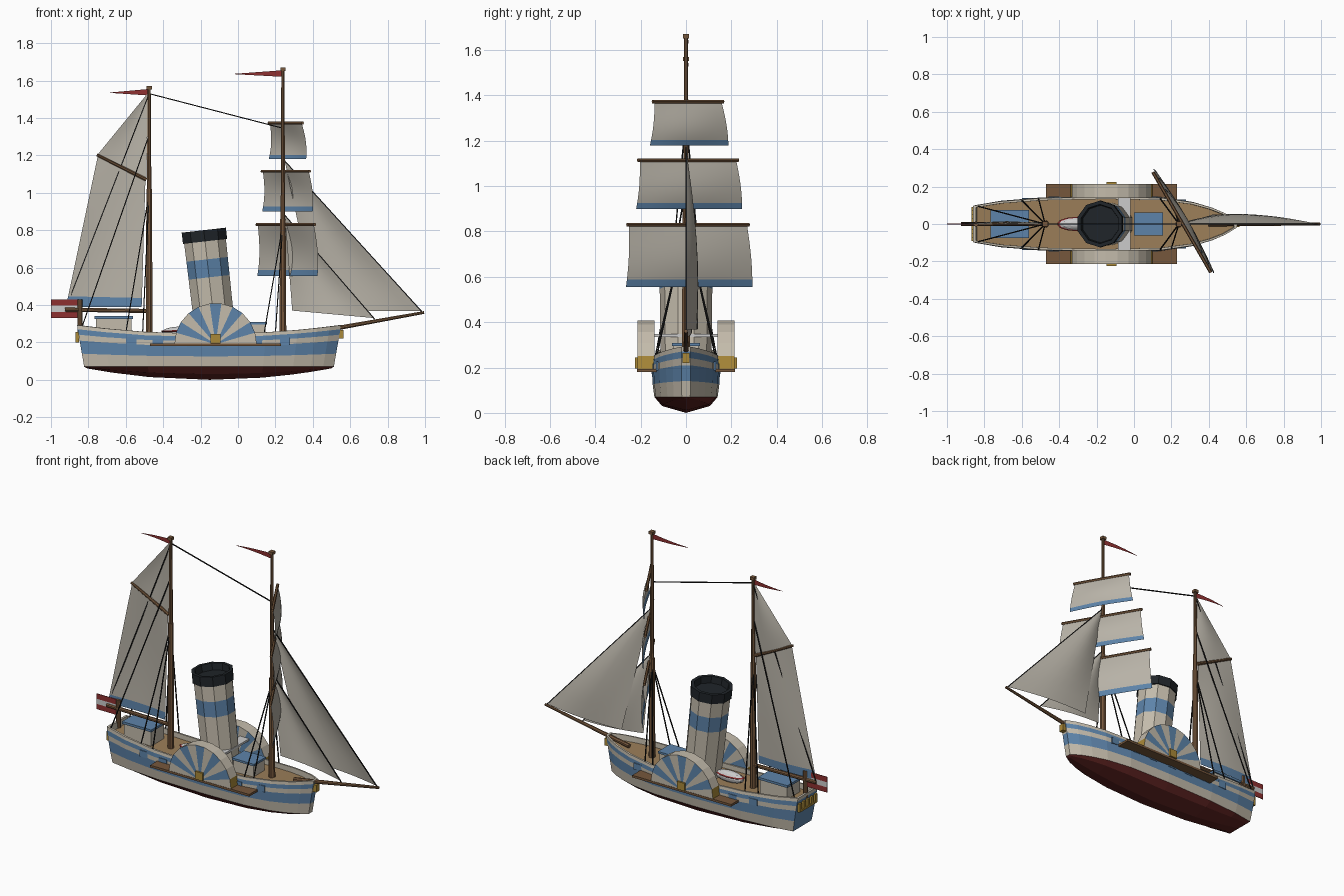
import bpy, bmesh, math
from mathutils import Vector as V

if "Cube" in bpy.data.objects:
    bpy.data.objects.remove(bpy.data.objects["Cube"])

COL = dict(cream=(.55, .5, .41), blue=(.11, .23, .40), red=(.12, .018, .016), flag_red=(.27, .03, .03),
           wood=(.18, .095, .045), deck=(.33, .21, .1), gold=(.40, .25, .04), black=(.014, .018, .022),
           sail=(.48, .45, .39), white=(.65, .64, .62), rope=(.01, .01, .01))
MAT = {}
for k, c in COL.items():
    MAT[k] = bpy.data.materials.new(k)
    MAT[k].diffuse_color = (*c, 1)


def mesh(name, verts, faces, cols, smooth=False):
    """Mesh with one colour name per face."""
    me = bpy.data.meshes.new(name)
    me.from_pydata([tuple(v) for v in verts], [], faces)
    used = sorted(set(cols))
    for c in used:
        me.materials.append(MAT[c])
    for p, c in zip(me.polygons, cols):
        p.material_index = used.index(c)
        p.use_smooth = smooth
    bm = bmesh.new()
    bm.from_mesh(me)
    bmesh.ops.remove_doubles(bm, verts=bm.verts, dist=1e-5)
    bm.to_mesh(me)
    bm.free()
    ob = bpy.data.objects.new(name, me)
    bpy.context.collection.objects.link(ob)
    return ob


def box(name, x, y, z, col):
    vs = [(a, b, c) for a in x for b in y for c in z]
    fs = [(0, 1, 3, 2), (4, 6, 7, 5), (0, 4, 5, 1), (2, 3, 7, 6), (0, 2, 6, 4), (1, 5, 7, 3)]
    return mesh(name, vs, fs, [col] * 6)


def tube(name, rings, n, cols):
    """Closed tube through (point, radius) rings, one colour per section."""
    d = (V(rings[-1][0]) - V(rings[0][0])).normalized()
    a = d.cross(V((0, 1, 0)) if abs(d.y) < .9 else V((1, 0, 0))).normalized()
    b = d.cross(a)
    vs, fs, cs = [], [], []
    for p, r in rings:
        vs += [V(p) + r * (a * math.cos(t) + b * math.sin(t)) for t in [2 * math.pi * (i + .5) / n for i in range(n)]]
    for k in range(len(rings) - 1):
        for i in range(n):
            j = (i + 1) % n
            fs.append((k * n + i, k * n + j, (k + 1) * n + j, (k + 1) * n + i))
            cs.append(cols[k])
    fs += [tuple(range(n))[::-1], tuple(range(len(vs) - n, len(vs)))]
    return mesh(name, vs, fs, cs + [cols[0], cols[-1]])


def rod(name, p, q, r, r2=None, col='wood', n=8):
    return tube(name, [(p, r), (q, r2 or r)], n, [col])


def rope(name, p, q):
    return rod(name, p, q, .004, col='rope', n=4)


def sail(name, a, b, c, d, bulge, edge=0., band=0., col='sail'):
    """Billowed patch: a-b head, d-c foot, optional blue band at the foot."""
    a, b, c, d, bulge = map(V, (a, b, c, d, bulge))
    n = 8
    rows = [(1 - band) * i / n for i in range(n + 1)] + ([1] if band else [])
    vs, fs, cs = [], [], []
    for v in rows:
        for i in range(n + 1):
            u = i / n
            w = math.sin(math.pi * v * .8) * (edge + (1 - edge) * math.sin(math.pi * u))
            vs.append(a.lerp(b, u).lerp(d.lerp(c, u), v) + bulge * w)
    for k in range(len(rows) - 1):
        for i in range(n):
            q = k * (n + 1) + i
            fs.append((q, q + 1, q + n + 2, q + n + 1))
            cs.append('blue' if band and k == n else col)
    return mesh(name, vs, fs, cs, True)


# hull: stations (x, half width) lofted through coloured rows
ST = [(-.86, .10), (-.72, .124), (-.5, .142), (-.15, .15), (.15, .143), (.32, .118), (.42, .088), (.49, .058), (.55, .02)]


def width(x):
    for (x0, w0), (x1, w1) in zip(ST, ST[1:]):
        if x <= x1:
            return w0 + (w1 - w0) * (x - x0) / (x1 - x0)


def sheer(x):
    return .045 * ((x + .155) / .7) ** 2


ROWS = [(0, 0), (.7, .03), (.93, .07), (.98, .125), (1, .18), (1, .205), (.99, .228), (.97, .245), (.89, .245), (.89, .215), (0, .215)]
RC = ['red', 'red', 'cream', 'blue', 'cream', 'blue', 'cream', 'cream', 'cream', 'deck']
verts, faces, cols = [], [], []
NR = len(ROWS)
for x, w in ST:
    s = ((x + .155) / .7) ** 2
    for side in (-1, 1):
        for k, (f, z) in enumerate(ROWS):
            sq = .925 + .075 * min(1, z / .24)
            zz = z + (sheer(x) * max(0, (z - .07) / .17) if z > .07 else s * .06 * (1 - z / .07))
            inner = .93 if k >= 8 else 1
            verts.append((-.155 + (x + .155) * sq * (1 - .02 * (k >= 8)), side * w * f, zz))
for i in range(len(ST)):
    for k in range(NR - 1):
        p, q = i * 2 * NR + k, (i * 2 + 1) * NR + k
        if i < len(ST) - 1:
            e = 2 * NR
            faces += [(p, p + e, p + e + 1, p + 1), (q, q + 1, q + e + 1, q + e)]
            cols += [RC[k]] * 2
        if i in (0, len(ST) - 1) and k < NR - 2:
            faces.append((p, p + 1, q + 1, q) if i == 0 else (p, q, q + 1, p + 1))
            cols.append('blue' if i == 0 and 1 < k < 6 else RC[k])
mesh('hull', verts, faces, cols)

# stern windows and bow ornament
box('stern_window_frame', (-.868, -.85), (-.09, .09), (.2, .212), 'gold')
for i in range(5):
    y = -.08 + .04 * i
    box('stern_window', (-.868, -.85), (y - .01, y + .01), (.205, .255), 'gold')
box('bow_ornament', (.528, .565), (-.016, .016), (.22, .265), 'gold')

for s in (-1, 1):
    # side ports
    for x in (-.57, -.43, -.3, -.17, -.03, .1, .25):
        y = s * (width(x) + .003)
        box('side_port', (x - .028, x + .028), (y - s * .02, y), (.172 + sheer(x), .212 + sheer(x)), 'blue')
    # sponson platform and paddle box
    box('sponson', (-.47, .23), (s * .13, s * .215), (.18, .194), 'wood')
    n, cx, cz, r = 11, -.12, .19, .22
    vs = [(cx, s * .213, cz), (cx, s * .14, cz)]
    for i in range(n + 1):
        t = math.pi * i / n
        vs += [(cx + r * math.cos(t), s * y, cz + r * math.sin(t)) for y in (.213, .14)]
    fs, cs = [], []
    for i in range(n):
        o = 2 + 2 * i
        fs += [(0, o, o + 2), (1, o + 3, o + 1), (o, o + 1, o + 3, o + 2)]
        w = 'blue' if i % 2 else 'cream'
        cs += [w, w, 'gold' if i in (0, n - 1) else 'cream']
    fs.append((0, 1, 3, 2))
    fs.append((0, 2 * n + 2, 2 * n + 3, 1))
    mesh('paddle_box', vs, fs, cs + ['cream'] * 2)
    box('paddle_hub', (cx - .026, cx + .026), (s * .205, s * .224), (.195, .245), 'gold')

# bridge, cabins, lifeboat
box('bridge', (-.085, -.02), (-.15, .15), (.335, .348), 'white')
box('aft_cabin', (-.76, -.57), (-.065, .065), (.21, .325), 'cream')
box('aft_cabin_roof', (-.768, -.562), (-.074, .074), (.325, .34), 'blue')
box('fore_cabin', (.008, .148), (-.055, .055), (.21, .295), 'cream')
box('fore_cabin_roof', (0, .155), (-.062, .062), (.295, .308), 'blue')
for nm, sc, z, c in (('lifeboat', (.1, .036, .035), .25, 'white'), ('lifeboat_stripe', (.103, .038, .01), .26, 'flag_red')):
    bpy.ops.mesh.primitive_uv_sphere_add(segments=12, ring_count=8, location=(-.31, 0, z))
    ob = bpy.context.object
    ob.name, ob.scale = nm, sc
    ob.data.materials.append(MAT[c])

# funnel
fp = lambda t: (-.115 - .068 * t, 0, .2 + .6 * t)
tube('funnel', [(fp(0), .112), (fp(.58), .116), (fp(.74), .117), (fp(.9), .118), (fp(.9), .125), (fp(1), .125), (fp(1), .105), (fp(.93), .1)],
     10, ['cream', 'blue', 'cream', 'black', 'black', 'black', 'black'])

# masts with caps and pennants
for nm, x, zm, zt, fl in (('fore', .24, .86, 1.66, .26), ('aft', -.475, 1.02, 1.56, .21)):
    rod(nm + '_lower_mast', (x, 0, .2), (x, 0, zm), .02, .016)
    rod(nm + '_top_mast', (x, 0, zm), (x, 0, zt), .013, .009)
    box(nm + '_mast_cap', (x - .014, x + .014), (-.014, .014), (zt - .008, zt + .01), 'wood')
    sail(nm + '_pennant', (x, 0, zt - .005), (x, 0, zt - .04), (x - fl, 0, zt - .026), (x - fl, 0, zt - .024), (0, .01, 0), 1, col='flag_red')

# square sails and yards, braced 30 degrees
u, nrm = V((.5, -.866, 0)), V((.866, .5, 0))
for nm, zt, zb, h, hb in (('course', .83, .555, .30, .322), ('topsail', 1.115, .9, .245, .27), ('topgallant', 1.373, 1.18, .17, .2)):
    o = V((.24, 0, 0)) + nrm * .018
    at = lambda w, z: o + u * w + V((0, 0, z))
    rod(nm + '_yard', at(-h - .01, zt), at(h + .01, zt), .009, n=6)
    sail(nm + '_sail', at(-h, zt), at(h, zt), at(hb, zb), at(-hb, zb), nrm * .035, .5, .12)

# bowsprit and jibs
rod('bowsprit', (.4, 0, .253), (.995, 0, .36), .014, .008)
sail('outer_jib', (.25, 0, 1.17), (.25, 0, 1.17), (.985, 0, .367), (.42, .05, .37), (0, .035, 0))
sail('inner_jib', (.25, 0, .88), (.25, 0, .88), (.73, 0, .33), (.29, .015, .37), (0, .03, 0))
rope('outer_stay', (.25, 0, 1.17), (.985, 0, .362))
rope('inner_stay', (.25, 0, .88), (.73, 0, .325))

# gaff sail, boom, gaff and topsail
sail('gaff_sail', (-.75, 0, 1.195), (-.495, 0, 1.07), (-.515, 0, .39), (-.92, 0, .39), (0, .015, 0), 0, .07)
sail('gaff_topsail', (-.48, 0, 1.535), (-.48, 0, 1.535), (-.49, 0, 1.08), (-.75, 0, 1.205), (0, .012, 0))
rod('boom', (-.48, 0, .368), (-.925, 0, .375), .012)
rod('gaff', (-.49, 0, 1.07), (-.755, 0, 1.203), .011, .008)

# ensign on the stern post
rod('stern_post', (-.845, 0, .22), (-.845, 0, .43), .014)
for i, c in enumerate(('flag_red', 'white', 'flag_red')):
    z = .33 + .033 * i
    box('ensign_stripe', (-1, -.85), (-.002, .002), (z, z + .033), c)

# rigging
rope('mast_stay', (-.475, 0, 1.53), (.24, 0, 1.345))
rope('topping_lift', (-.475, .004, 1.53), (-.92, .004, .385))
for s in (-1, 1):
    rope('backstay', (-.475, 0, 1.31), (-.835, s * .095, .28))
    for top, zt, feet in ((-.475, 1.0, (-.6, -.51)), (.24, .83, (.14, .2))):
        for x in feet:
            rope('shroud', (top, 0, zt), (x, s * width(x) * .95, .25))

for m in bpy.data.materials:
    if m.users and not m.is_grease_pencil:
        m.use_nodes = True
        m.node_tree.nodes["Principled BSDF"].inputs["Base Color"].default_value = m.diffuse_color
